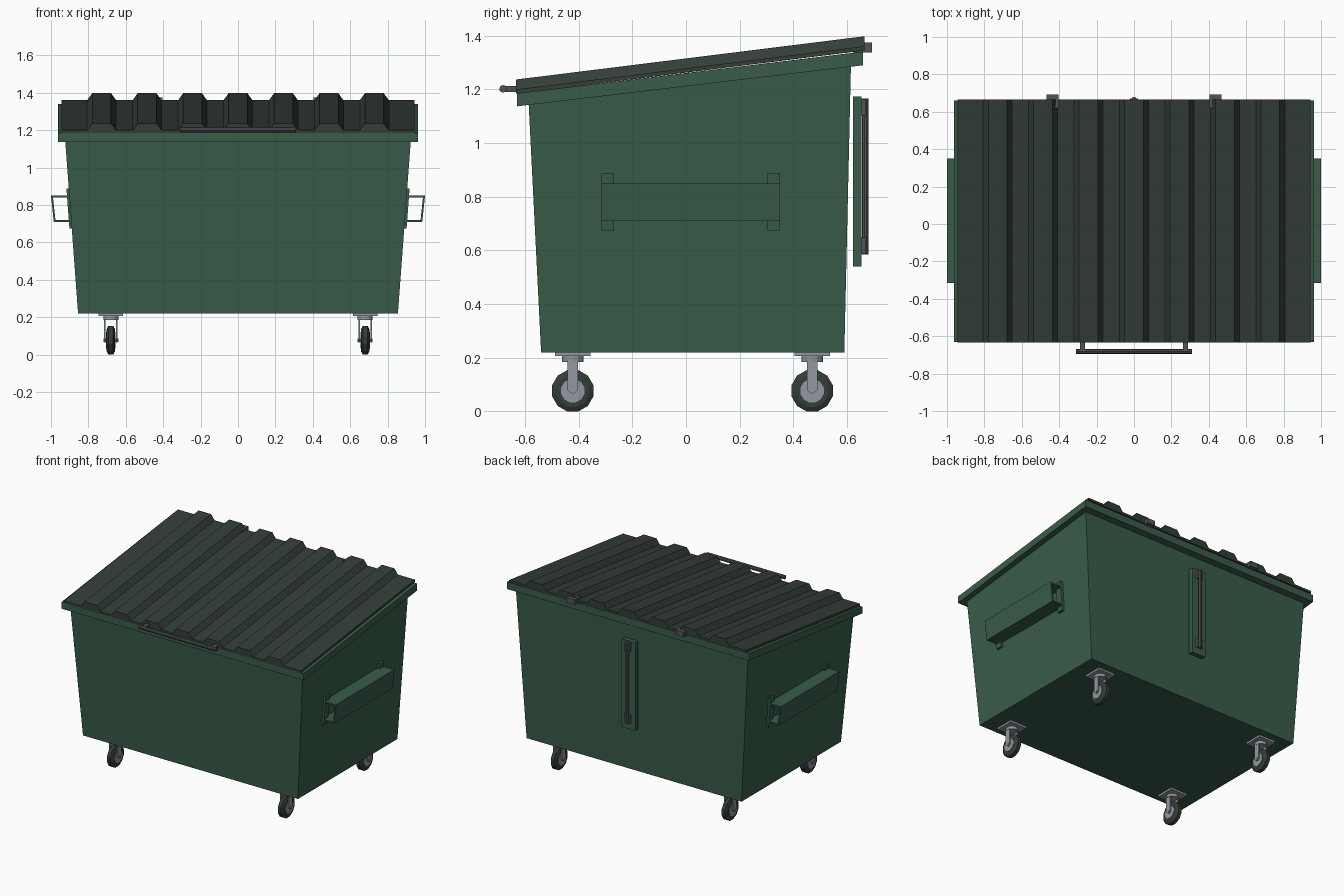
import bpy, bmesh, math
from mathutils import Matrix, Vector

if "Cube" in bpy.data.objects:
    bpy.data.objects.remove(bpy.data.objects["Cube"])


def material(name, rgb):
    m = bpy.data.materials.new(name)
    m.diffuse_color = (*rgb, 1)
    m.use_nodes = True
    m.node_tree.nodes["Principled BSDF"].inputs["Base Color"].default_value = m.diffuse_color
    return m


GREEN = material("green paint", (0.040, 0.107, 0.068))
LID = material("dark lid plastic", (0.034, 0.047, 0.040))
RUBBER = material("tire rubber", (0.032, 0.047, 0.039))
STEEL = material("caster steel", (0.29, 0.31, 0.35))
DARK = material("dark metal", (0.085, 0.085, 0.100))


def finish(name, bm, mat):
    bmesh.ops.recalc_face_normals(bm, faces=bm.faces)
    me = bpy.data.meshes.new(name)
    bm.to_mesh(me)
    bm.free()
    me.materials.append(mat)
    ob = bpy.data.objects.new(name, me)
    bpy.context.collection.objects.link(ob)
    return ob


def loft(name, a, b, mat):
    """Solid between two matching point loops."""
    bm = bmesh.new()
    va = [bm.verts.new(p) for p in a]
    vb = [bm.verts.new(p) for p in b]
    n = len(va)
    bm.faces.new(va)
    bm.faces.new(vb)
    for i in range(n):
        j = (i + 1) % n
        bm.faces.new((va[i], va[j], vb[j], vb[i]))
    return finish(name, bm, mat)


def box(name, x, y, z, mat):
    def ring(h):
        return [(x[0], y[0], h), (x[1], y[0], h), (x[1], y[1], h), (x[0], y[1], h)]
    return loft(name, ring(z[0]), ring(z[1]), mat)


def rod(name, p, q, r, mat, segments=10):
    p, q = Vector(p), Vector(q)
    d = q - p
    bm = bmesh.new()
    bmesh.ops.create_cone(bm, cap_ends=True, segments=segments, radius1=r, radius2=r, depth=d.length,
                          matrix=Matrix.Translation((p + q) / 2) @ d.to_track_quat('Z', 'Y').to_matrix().to_4x4())
    return finish(name, bm, mat)


def quad(hx, y0, y1, z0, z1):
    return [(-hx, y0, z0), (hx, y0, z0), (hx, y1, z1), (-hx, y1, z1)]


# Tapered bin body with sloping top
loft("bin_body", quad(0.855, -0.54, 0.59, 0.22, 0.22),
     quad(0.925, -0.587, 0.615, 1.16, 1.305), GREEN)

# Sloping rim band
loft("rim", quad(0.963, -0.63, 0.66, 1.137, 1.29),
     quad(0.963, -0.63, 0.66, 1.185, 1.341), GREEN)

# Ribbed lid: a corrugated section swept along the slope
section = [(-0.943, 0)]
for k in range(-3, 4):
    c = k * 0.243
    section += [(c - 0.077, 0), (c - 0.05, 0.037), (c + 0.05, 0.037), (c + 0.077, 0)]
section += [(0.943, 0), (0.943, -0.016), (-0.943, -0.016)]
loft("lid", [(x, -0.633, 1.20 + h) for x, h in section],
     [(x, 0.665, 1.361 + h) for x, h in section], LID)

# Lid pull handle and hinges
rod("lid_handle", (-0.31, -0.682, 1.202), (0.31, -0.682, 1.202), 0.014, DARK)
for s in (-1, 1):
    box("lid_handle_stub", (s * 0.275 - 0.014, s * 0.275 + 0.014), (-0.682, -0.62),
        (1.19, 1.213), DARK)
    box("lid_hinge", (s * 0.435 - 0.032, s * 0.435 + 0.032), (0.62, 0.693), (1.338, 1.374), DARK)

# Back plate with its vertical bar
box("back_plate", (-0.055, 0.055), (0.622, 0.654), (0.54, 1.173), GREEN)
rod("back_bar", (0, 0.668, 0.585), (0, 0.668, 1.166), 0.012, DARK)
for z in (0.587, 1.102):
    box("back_bar_bracket", (-0.022, 0.022), (0.65, 0.67), (z, z + 0.062), DARK)


# Side lifting pockets: open sleeves with wall flanges
def wall(z):
    return 0.855 + (z - 0.22) * 0.0755


for s in (-1, 1):
    sleeve = [(wall(0.85) - 0.01, 0.85), (1.0, 0.85), (0.985, 0.71), (wall(0.71) - 0.01, 0.71),
              (wall(0.71) - 0.01, 0.72), (0.976, 0.72), (0.989, 0.84), (wall(0.84) - 0.01, 0.84)]
    loft("lift_pocket", [(s * x, -0.315, z) for x, z in sleeve],
         [(s * x, 0.35, z) for x, z in sleeve], GREEN)
    for y in (-0.315, 0.303):
        flange = [(wall(z) + d, z) for z, d in ((0.675, -0.01), (0.675, 0.012),
                                                (0.888, 0.012), (0.888, -0.01))]
        loft("pocket_flange", [(s * x, y, z) for x, z in flange],
             [(s * x, y + 0.047, z) for x, z in flange], GREEN)


# Swivel casters
def wheel(name, cx, cy, cz, profile, mat):
    """Turned 12-sided solid about the x axis; profile holds (offset, radius)."""
    bm = bmesh.new()
    rings = []
    for dx, r in profile:
        rings.append([bm.verts.new((cx + dx, cy + r * math.cos(a), cz + r * math.sin(a)))
                      for a in (math.radians(15 + 30 * i) for i in range(12))])
    for a, b in zip(rings, rings[1:]):
        for i in range(12):
            j = (i + 1) % 12
            bm.faces.new((a[i], a[j], b[j], b[i]))
    bm.faces.new(rings[0])
    bm.faces.new(rings[-1])
    return finish(name, bm, mat)


WZ = 0.077
for cx in (-0.68, 0.68):
    for cy in (-0.422, 0.47):
        wheel("caster_tire", cx, cy, WZ,
              [(-0.022, 0.062), (-0.013, 0.0797), (0.013, 0.0797), (0.022, 0.062)], RUBBER)
        wheel("caster_hub", cx, cy, WZ, [(-0.025, 0.045), (0.025, 0.045)], STEEL)
        box("caster_plate", (cx - 0.066, cx + 0.066), (cy - 0.066, cy + 0.066), (0.206, 0.221), STEEL)
        rod("caster_swivel", (cx, cy, 0.185), (cx, cy, 0.207), 0.04, STEEL, 12)
        rod("caster_axle", (cx - 0.04, cy, WZ), (cx + 0.04, cy, WZ), 0.01, STEEL, 8)
        for s in (-1, 1):
            leg = [(-0.02, 0.19), (0.02, 0.19), (0.02, 0.08), (0, 0.064), (-0.02, 0.08)]
            loft("caster_fork", [(cx + s * 0.028, cy + y, z) for y, z in leg],
                 [(cx + s * 0.036, cy + y, z) for y, z in leg], STEEL)
